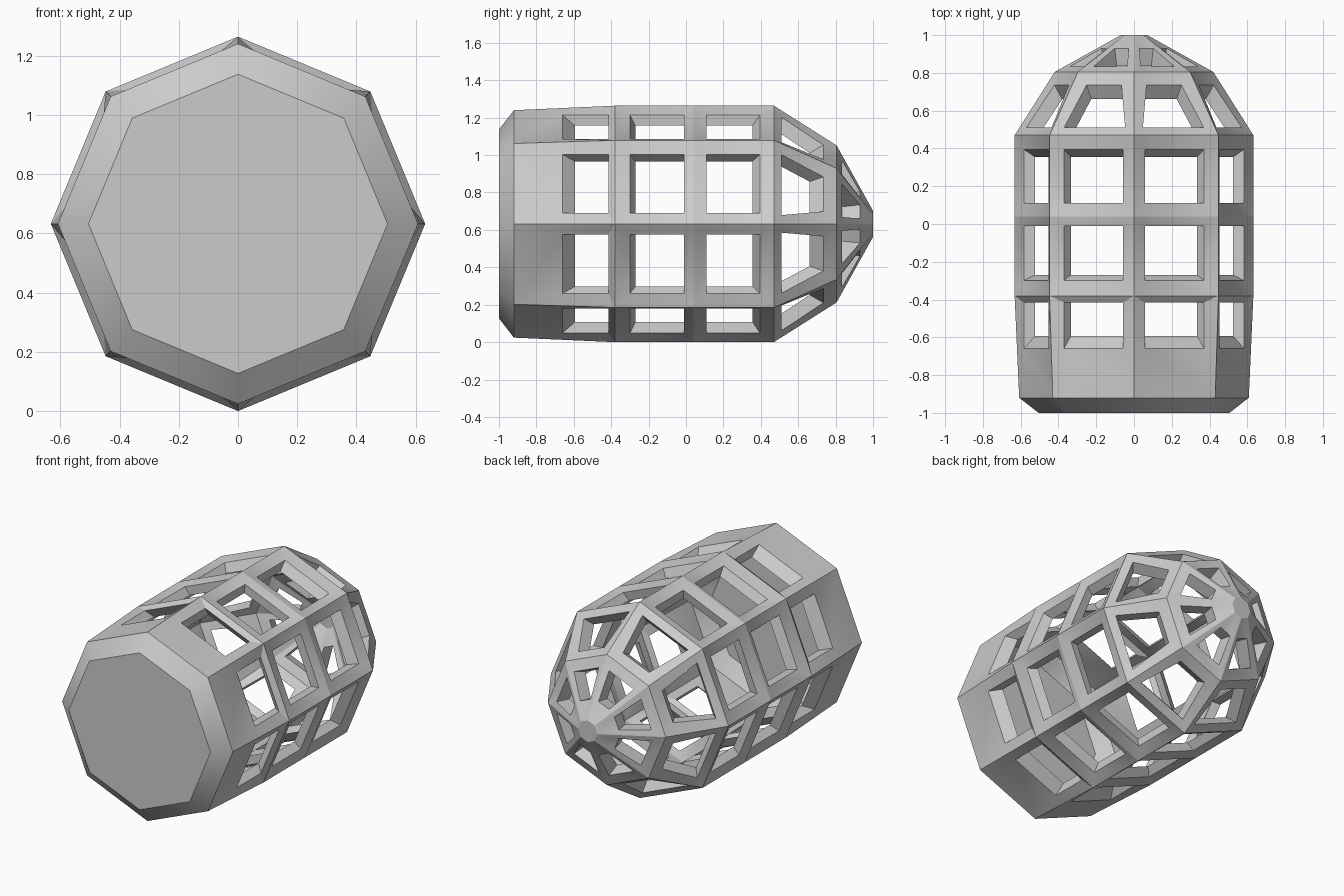
import bpy, bmesh
from math import sin, cos, pi, radians
from mathutils import Vector

old = bpy.data.objects.get("Cube")
if old:
    bpy.data.objects.remove(old, do_unlink=True)

SIDES = 8
CENTRE = 0.632     # height of the long axis
INNER = 0.9        # inner shell scale

# Octagonal rings along the body: (y, corner radius)
RINGS = [(-1, 0.505), (-0.92, 0.608), (-0.38, 0.632), (0.04, 0.632),
         (0.47, 0.632), (0.805, 0.42), (1, 0.07)]

# Window in each bay, at its two ends: (y, distance from axis, half width)
WINDOWS = {
    1: [(-0.66, 0.561, 0.17), (-0.415, 0.561, 0.17)],
    2: [(-0.30, 0.561, 0.17), (-0.01, 0.561, 0.17)],
    3: [(0.11, 0.561, 0.17), (0.395, 0.561, 0.17)],
    4: [(0.51, 0.545, 0.175), (0.735, 0.415, 0.10)],
    5: [(0.835, 0.325, 0.095), (0.93, 0.17, 0.04)],
}


def ring_point(ring, side):
    y, r = RINGS[ring]
    a = 2 * pi * side / SIDES
    return Vector((r * cos(a), y, r * sin(a)))


def window_point(end, side, sign):
    y, dist, half = end
    a = 2 * pi * (side + 0.5) / SIDES
    return Vector((dist * cos(a) - sign * half * sin(a), y,
                   dist * sin(a) + sign * half * cos(a)))


def build_cage():
    bm = bmesh.new()
    # Outer and inner shells share one layout, differing only in scale
    shells = []
    for scale in (1, INNER):
        grid = [[bm.verts.new(ring_point(i, s) * scale) for s in range(SIDES)]
                for i in range(len(RINGS))]
        bm.faces.new(grid[0])
        bm.faces.new(grid[-1])
        openings = []
        for i in range(len(RINGS) - 1):
            for s in range(SIDES):
                t = (s + 1) % SIDES
                corners = [grid[i][s], grid[i][t], grid[i + 1][t], grid[i + 1][s]]
                if i not in WINDOWS:
                    bm.faces.new(corners)
                    continue
                low, high = WINDOWS[i]
                hole = [bm.verts.new(window_point(e, s, k) * scale)
                        for e, k in ((low, -1), (low, 1), (high, 1), (high, -1))]
                # Sloping frame around the opening
                for k in range(4):
                    n = (k + 1) % 4
                    bm.faces.new((corners[k], corners[n], hole[n], hole[k]))
                openings.append(hole)
        shells.append(openings)
    # Window reveals joining the two shells
    for outer, inner in zip(*shells):
        for k in range(4):
            n = (k + 1) % 4
            bm.faces.new((outer[k], outer[n], inner[n], inner[k]))
    bmesh.ops.recalc_face_normals(bm, faces=bm.faces)
    mesh = bpy.data.meshes.new("cage_body")
    bm.to_mesh(mesh)
    bm.free()
    obj = bpy.data.objects.new("cage_body", mesh)
    bpy.context.collection.objects.link(obj)
    obj.location.z = CENTRE
    return obj


cage = build_cage()

# Plain grey finish
grey = bpy.data.materials.new("plain_grey")
colour = (0.6, 0.6, 0.6, 1)
grey.diffuse_color = colour
grey.use_nodes = True
grey.node_tree.nodes["Principled BSDF"].inputs["Base Color"].default_value = colour
cage.data.materials.append(grey)

bpy.ops.object.select_all(action="DESELECT")
cage.select_set(True)
bpy.context.view_layer.objects.active = cage
bpy.ops.object.shade_smooth_by_angle(angle=radians(30))
